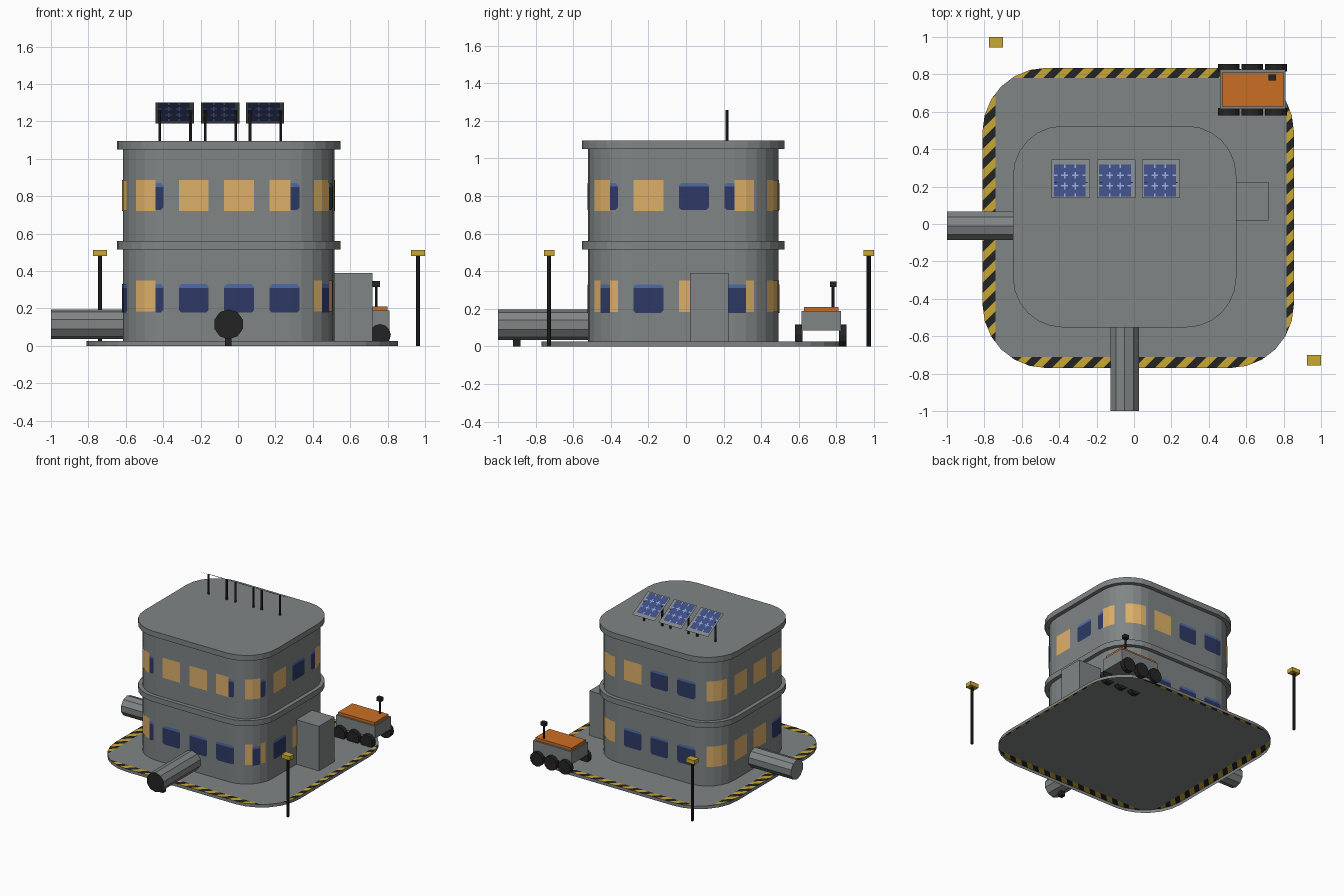
import bpy, bmesh, math
from mathutils import Vector

if "Cube" in bpy.data.objects:
    bpy.data.objects.remove(bpy.data.objects["Cube"])

def mat(name, r, g, b):
    m = bpy.data.materials.new(name)
    lin = lambda c: ((c / 255 + 0.055) / 1.055) ** 2.4
    m.diffuse_color = (lin(r), lin(g), lin(b), 1)
    m.use_nodes = True
    m.node_tree.nodes["Principled BSDF"].inputs["Base Color"].default_value = m.diffuse_color
    return m

GREY = mat("wall_grey", 128, 133, 133)
BLACK = mat("black", 36, 36, 36)
YELLOW = mat("hazard_yellow", 202, 168, 50)
ORANGE = mat("rover_orange", 202, 110, 36)
AMBER = mat("lit_window_amber", 222, 176, 105)
NAVY = mat("dark_window_blue", 46, 58, 102)
SKY = mat("window_top_blue", 80, 108, 165)
CELL = mat("solar_blue", 62, 76, 130)
LINE = mat("solar_line_blue", 135, 165, 215)

def finish(name, bm, mats):
    me = bpy.data.meshes.new(name)
    bm.to_mesh(me)
    bm.free()
    for m in mats:
        me.materials.append(m)
    ob = bpy.data.objects.new(name, me)
    bpy.context.collection.objects.link(ob)
    return ob

def box(name, lo, hi, m):
    bm = bmesh.new()
    bmesh.ops.create_cube(bm, size=1)
    for v in bm.verts:
        v.co = Vector([(a + b) / 2 + c * (b - a) for a, b, c in zip(lo, hi, v.co)])
    return finish(name, bm, [m])

def rod(name, a, b, r, n, m, end_mat=None):
    """Cylinder from a to b; the end at a may have its own colour."""
    a, b = Vector(a), Vector(b)
    bm = bmesh.new()
    bmesh.ops.create_cone(bm, cap_ends=True, segments=n, radius1=r, radius2=r, depth=(b - a).length)
    rot = (b - a).to_track_quat('Z', 'Y')
    for v in bm.verts:
        v.co = rot @ v.co + (a + b) / 2
    if end_mat:
        for f in bm.faces:
            if len(f.verts) > 4 and (f.calc_center_median() - a).length < 0.01:
                f.material_index = 1
    return finish(name, bm, [m, end_mat] if end_mat else [m])

def rounded(cx, cy, hx, hy, r, off=0.0, n=6):
    """Rounded rectangle, anticlockwise from the front right corner."""
    pts = []
    for i, (sx, sy) in enumerate([(1, -1), (1, 1), (-1, 1), (-1, -1)]):
        for j in range(n + 1):
            t = math.pi / 2 * (i - 1 + j / n)
            pts.append(Vector((cx + sx * (hx - r) + (r + off) * math.cos(t),
                               cy + sy * (hy - r) + (r + off) * math.sin(t), 0)))
    return pts

def prism(name, pts, z0, z1, m, bottom=True):
    bm = bmesh.new()
    lo = [bm.verts.new((p.x, p.y, z0)) for p in pts]
    hi = [bm.verts.new((p.x, p.y, z1)) for p in pts]
    top = bm.faces.new(hi)
    if bottom:
        bm.faces.new(lo[::-1])
    for i in range(len(pts)):
        j = (i + 1) % len(pts)
        bm.faces.new((lo[i], lo[j], hi[j], hi[i]))
    return finish(name, bm, [m])

# landing pad: open underneath, hazard stripes outside an inner rectangle
X0, X1, Y0, Y1, PZ = -0.74, 0.815, -0.71, 0.78, 0.025
pad = prism("pad", rounded(0.0225, 0.0325, 0.8325, 0.8025, 0.34), 0, PZ, GREY, False)
bm = bmesh.new()
bm.from_mesh(pad.data)

def cut(faces, co, no):
    geom = set(faces)
    for f in faces:
        geom.update(f.edges)
        geom.update(f.verts)
    bmesh.ops.bisect_plane(bm, geom=list(geom), plane_co=co, plane_no=no, dist=1e-5)

def outside(f):
    c = f.calc_center_bounds()
    return not (X0 < c.x < X1 and Y0 < c.y < Y1)

tops = lambda: [f for f in bm.faces if f.normal.z > 0.9]
bm.normal_update()
for co, no in [((X0, 0, 0), (1, 0, 0)), ((X1, 0, 0), (1, 0, 0)),
               ((0, Y0, 0), (0, 1, 0)), ((0, Y1, 0), (0, 1, 0))]:
    cut(tops(), co, no)
    bm.normal_update()
STRIPE = 0.055
for k in range(-32, 33):
    cut([f for f in tops() if outside(f)], (k * STRIPE, 0, 0), (1, -1, 0))
    bm.normal_update()
for f in tops():
    if outside(f):
        c = f.calc_center_median()
        f.material_index = 1 + math.floor((c.x - c.y) / STRIPE) % 2
bm.to_mesh(pad.data)
bm.free()
pad.data.materials.append(YELLOW)
pad.data.materials.append(BLACK)

# building: walls, floor band and roof slab
CX, CY, HX, HY, R = -0.05, -0.014, 0.565, 0.507, 0.235
prism("walls", rounded(CX, CY, HX, HY, R), PZ, 1.06, GREY)
ring = rounded(CX, CY, HX, HY, R, 0.032)
prism("floor_band", ring, 0.515, 0.56, GREY)
prism("roof_slab", ring, 1.05, 1.095, GREY)

# windows: sixteen per floor, wrapped round the outline, coloured facet by facet
base = rounded(CX, CY, HX, HY, R)
skin = rounded(CX, CY, HX, HY, R, 0.004)
N = len(base)
dist = [HX - R]
for i in range(N):
    dist.append(dist[-1] + (base[(i + 1) % N] - base[i]).length)
PERIM = dist[-1] - dist[0]

def on_wall(s):
    while s < dist[0]:
        s += PERIM
    i = max(k for k in range(N) if dist[k] <= s + 1e-9)
    t = (s - dist[i]) / (dist[i + 1] - dist[i])
    return skin[i].lerp(skin[(i + 1) % N], t)

def windows(name, amber_z, blue_z, lit):
    bm = bmesh.new()
    def quad(a, b, za, zb, m):
        pa, pb = on_wall(a), on_wall(b)
        vs = [bm.verts.new((p.x, p.y, z)) for p, z in
              ((pa, za[0]), (pb, zb[0]), (pb, zb[1]), (pa, za[1]))]
        bm.faces.new(vs).material_index = m
    breaks = dist + [d - PERIM for d in dist]
    for k in range(-3, 13):
        c = 0.056 + k * PERIM / 16
        s0, s1, e = c - 0.08, c + 0.08, 0.014
        st = sorted([s0, s0 + e, s1 - e, s1] + [d for d in breaks if s0 + 1e-4 < d < s1 - 1e-4])
        for a, b in zip(st, st[1:]):
            if b - a < 1e-4:
                continue
            if any(l0 < (a + b) / 2 < l1 for l0, l1 in lit):
                quad(a, b, amber_z, amber_z, 0)
                continue
            inset = lambda s: max(0, e - min(s - s0, s1 - s))
            lo, mid, hi = blue_z[0], blue_z[1] - 0.02, blue_z[1]
            quad(a, b, (lo + inset(a), mid), (lo + inset(b), mid), 1)
            quad(a, b, (mid, hi - inset(a)), (mid, hi - inset(b)), 2)
    finish(name, bm, [AMBER, NAVY, SKY])

windows("lower_windows", (0.183, 0.35), (0.177, 0.33),
        [(-0.53, -0.39), (0.4, 0.515), (0.576, 0.7), (0.92, 1.14), (1.305, 1.62), (2.34, 3.07)])
windows("upper_windows", (0.72, 0.885), (0.725, 0.87),
        [(-0.8, -0.39), (-0.29, 0.33), (0.4, 0.576), (0.66, 0.9), (1.243, 1.86), (2.34, 3.07)])

# airlock box and access tunnels
box("airlock", (0.5, 0.02, PZ), (0.72, 0.225, 0.39), GREY)
rod("front_tunnel", (CX, -1, 0.115), (CX, -0.5, 0.115), 0.08, 10, GREY, BLACK)
rod("left_tunnel", (-1, -0.01, 0.115), (-0.6, -0.01, 0.115), 0.08, 10, GREY)
box("tunnel_support", (-0.07, -0.92, 0), (-0.035, -0.88, 0.05), BLACK)

# solar panels: thin sheets sloping down to the back
def panel_height(y):
    return 1.30 - (y - 0.14) * 0.546

def solar_panel(name, x):
    W = 0.205
    u0, u1, v0, v1 = 0.012, 0.182, 0.006, 0.178
    def marks(a, b):
        return [a + (b - a) * t for t in (0, 1 / 3, 2 / 3, 1)]
    mu, mv = marks(u0, u1), marks(v0, v1)
    def stops(a, b, ms):
        s = {0, W, a, b}
        for c in ms:
            s.update(p for p in (c - 0.018, c - 0.004, c + 0.004, c + 0.018) if a < p < b)
        return sorted(s)
    us, vs = stops(u0, u1, mu), stops(v0, v1, mv)
    bm = bmesh.new()
    g = [[bm.verts.new((x + u, 0.14 + v, panel_height(0.14 + v))) for v in vs] for u in us]
    near = lambda p, ms: min(abs(p - c) for c in ms)
    for i in range(len(us) - 1):
        for j in range(len(vs) - 1):
            f = bm.faces.new((g[i][j], g[i + 1][j], g[i + 1][j + 1], g[i][j + 1]))
            u, v = (us[i] + us[i + 1]) / 2, (vs[j] + vs[j + 1]) / 2
            if not (u0 < u < u1 and v0 < v < v1):
                continue
            f.material_index = 1
            du, dv = near(u, mu[1:3]), near(v, mv[1:3])
            if (du < 0.004 and near(v, mv) < 0.018) or (dv < 0.004 and near(u, mu) < 0.018):
                f.material_index = 2
    finish(name, bm, [GREY, CELL, LINE])

for i, x in enumerate((-0.44, -0.198, 0.042)):
    solar_panel(f"solar_panel_{i + 1}", x)
    for j, px in enumerate((x + 0.022, x + 0.186)):
        rod(f"panel_post_{i + 1}_{j + 1}", (px, 0.217, 1.09), (px, 0.217, 1.257), 0.008, 6, BLACK)

# lamp posts
for i, (x, y) in enumerate(((0.962, -0.728), (-0.738, 0.972))):
    rod(f"lamp_post_{i + 1}", (x, y, 0), (x, y, 0.485), 0.011, 8, BLACK)
    box(f"lamp_head_{i + 1}", (x - 0.038, y - 0.028, 0.48), (x + 0.038, y + 0.028, 0.513), YELLOW)

# six wheeled rover
box("rover_body", (0.46, 0.615, 0.085), (0.81, 0.825, 0.188), GREY)
box("rover_deck", (0.47, 0.627, 0.188), (0.80, 0.81, 0.21), ORANGE)
for i, x in enumerate((0.507, 0.633, 0.759)):
    for side, y in (("near", 0.58), ("far", 0.815)):
        rod(f"rover_wheel_{side}_{i + 1}", (x, y, 0.058), (x, y + 0.04, 0.058), 0.058, 12, BLACK)
rod("rover_mast", (0.74, 0.783, 0.2), (0.74, 0.783, 0.32), 0.008, 6, BLACK)
box("rover_camera", (0.718, 0.766, 0.315), (0.76, 0.80, 0.345), BLACK)
